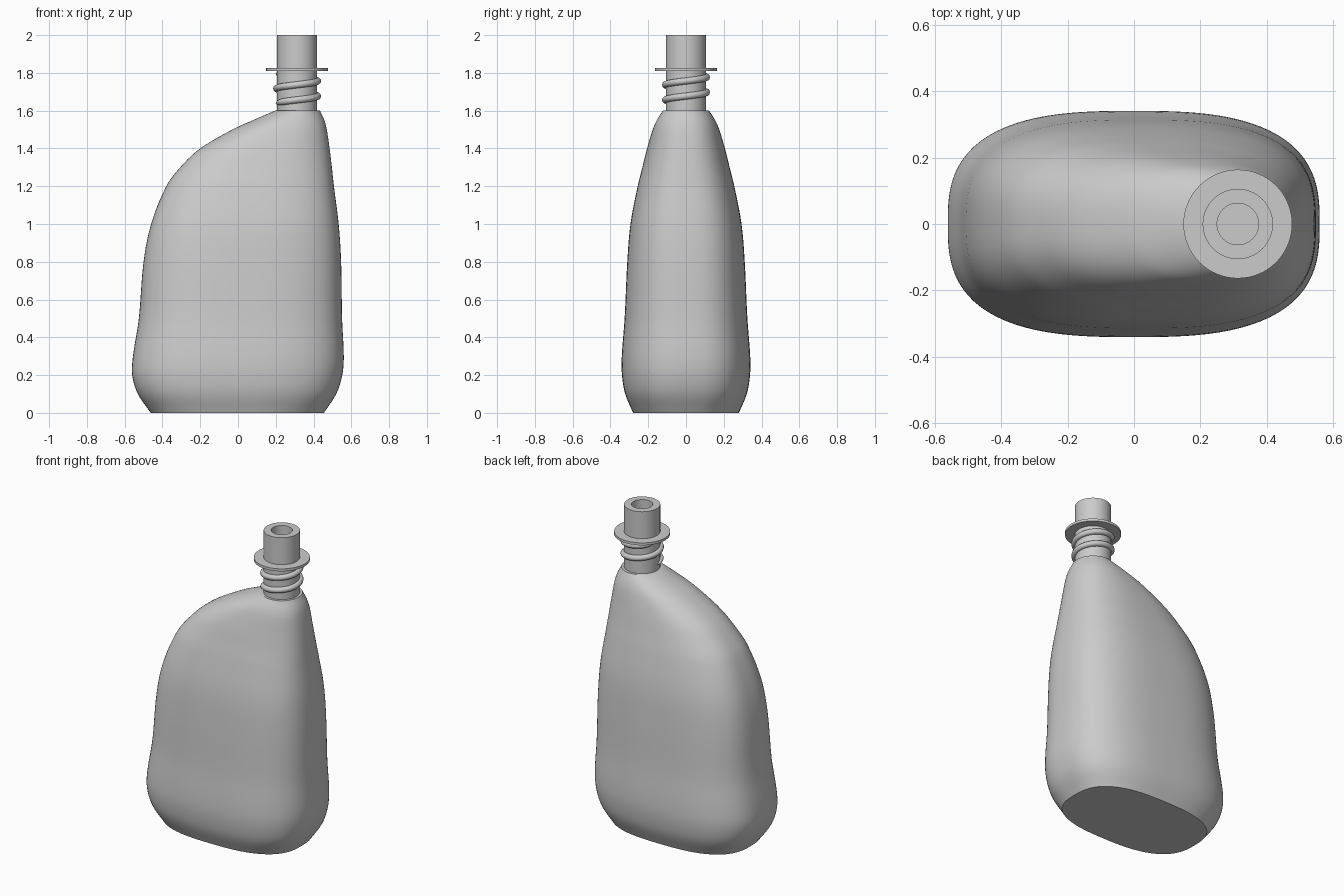
import bpy, bmesh, math

if "Cube" in bpy.data.objects:
    bpy.data.objects.remove(bpy.data.objects["Cube"])

plastic = bpy.data.materials.new("light_grey_plastic")
plastic.diffuse_color = (0.6, 0.6, 0.6, 1)
plastic.use_nodes = True
plastic.node_tree.nodes["Principled BSDF"].inputs["Base Color"].default_value = plastic.diffuse_color
NECK_X = 0.313


def loft(name, rings, cap_start=False, cap_end=False, angle=35):
    """Skin a list of equally sized closed rings of points."""
    bm = bmesh.new()
    loops = [[bm.verts.new(p) for p in r] for r in rings]
    n = len(loops[0])
    for a, b in zip(loops, loops[1:]):
        for i in range(n):
            j = (i + 1) % n
            bm.faces.new((a[i], a[j], b[j], b[i]))
    if cap_start:
        bm.faces.new(loops[0][::-1])
    if cap_end:
        bm.faces.new(loops[-1])
    bmesh.ops.recalc_face_normals(bm, faces=bm.faces)
    me = bpy.data.meshes.new(name)
    bm.to_mesh(me)
    bm.free()
    ob = bpy.data.objects.new(name, me)
    bpy.context.collection.objects.link(ob)
    me.materials.append(plastic)
    bpy.ops.object.select_all(action='DESELECT')
    ob.select_set(True)
    bpy.context.view_layer.objects.active = ob
    bpy.ops.object.shade_smooth_by_angle(angle=math.radians(angle))
    return ob


def hermite(rows, steps):
    """Smooth curve through table rows; the first column (z) is the parameter."""
    def slope(i):
        a, b = rows[max(i - 1, 0)], rows[min(i + 1, len(rows) - 1)]
        return [(q - p) / (b[0] - a[0]) for p, q in zip(a, b)]
    out = []
    for i in range(len(rows) - 1):
        a, b, ma, mb = rows[i], rows[i + 1], slope(i), slope(i + 1)
        h = b[0] - a[0]
        for s in range(steps):
            t = s / steps
            out.append([(2*t**3 - 3*t*t + 1) * p + (t**3 - 2*t*t + t) * h * u
                        + (3*t*t - 2*t**3) * q + (t**3 - t*t) * h * v
                        for p, q, u, v in zip(a, b, ma, mb)])
    return out + [list(rows[-1])]


def superellipse(z, x0, x1, hy, n, count=112):
    cx, hx = (x0 + x1) / 2, (x1 - x0) / 2
    pts = []
    for i in range(count):
        a = 2 * math.pi * i / count
        c, s = math.cos(a), math.sin(a)
        r = (abs(c) ** n + abs(s) ** n) ** (-1 / n)
        pts.append((cx + hx * r * c, hy * r * s, z))
    return pts


# Bottle body: z, left x, right x, half depth, squareness
body = [
    (0.00, -0.462, 0.455, 0.280, 2.7),
    (0.10, -0.530, 0.520, 0.322, 2.8),
    (0.20, -0.560, 0.552, 0.339, 2.8),
    (0.30, -0.556, 0.560, 0.340, 2.8),
    (0.50, -0.525, 0.551, 0.325, 2.8),
    (0.80, -0.500, 0.546, 0.311, 2.8),
    (1.00, -0.460, 0.533, 0.294, 2.8),
    (1.20, -0.380, 0.508, 0.256, 2.7),
    (1.30, -0.306, 0.497, 0.231, 2.6),
    (1.40, -0.200, 0.485, 0.206, 2.5),
    (1.50, -0.030, 0.470, 0.176, 2.4),
    (1.55, 0.080, 0.457, 0.154, 2.2),
    (1.60, 0.196, 0.434, 0.122, 2.0),
]
loft("bottle_body", [superellipse(*r) for r in hermite(body, 5)], True, True)


def lathe(name, profile, cap_end=False, count=64):
    rings = [[(NECK_X + r * math.cos(2 * math.pi * i / count),
               r * math.sin(2 * math.pi * i / count), z) for i in range(count)]
             for r, z in profile]
    return loft(name, rings, True, cap_end)


# Neck tube with a bored spout, and the thin collar around it
lathe("neck_spout", [(0.106, 1.59), (0.106, 2.0), (0.0625, 2.0), (0.0625, 1.8)], True)
lathe("neck_collar", [(0.164, 1.81), (0.164, 1.826)], True)

# Screw thread: two rising turns of a tapered round bead
turns, steps, rings = 2.0, 128, []
for k in range(steps + 1):
    t = k / steps
    a = math.pi + 2 * math.pi * turns * t
    z = 1.637 + 0.16 * t
    r = 0.018 * min(1, 0.15 + 14 * min(t, 1 - t))
    ring = []
    for j in range(12):
        b = 2 * math.pi * j / 12
        d = 0.109 + r * math.cos(b)
        ring.append((NECK_X + d * math.cos(a), d * math.sin(a), z + r * math.sin(b)))
    rings.append(ring)
loft("screw_thread", rings, True, True, 60)
